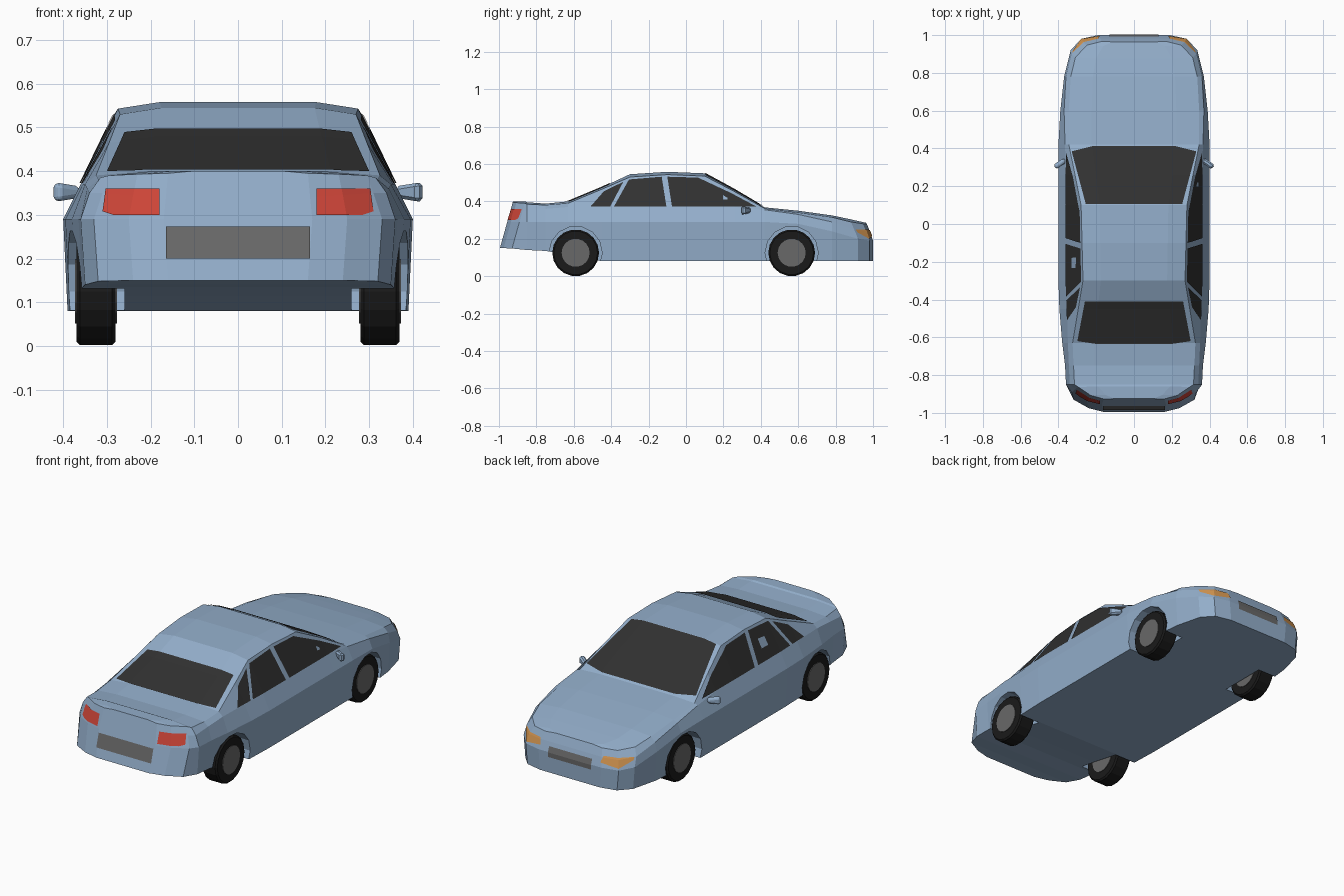
import bpy, bmesh
from math import radians, pi
from mathutils import Vector

if "Cube" in bpy.data.objects:
    bpy.data.objects.remove(bpy.data.objects["Cube"])


def material(name, *rgb):
    m = bpy.data.materials.new(name)
    m.diffuse_color = (*rgb, 1)
    m.use_nodes = True
    m.node_tree.nodes["Principled BSDF"].inputs["Base Color"].default_value = m.diffuse_color
    return m


PAINT = material("blue_paint", 0.29, 0.42, 0.59)
GLASS = material("dark_glass", 0.03, 0.03, 0.03)
RUBBER = material("rubber", 0.01, 0.01, 0.01)
GREY = material("plate_grey", 0.14, 0.14, 0.14)
RED = material("red_lens", 0.62, 0.06, 0.04)
AMBER = material("amber_lens", 0.65, 0.3, 0.08)


def add_object(name, bm, mat, mirror=False):
    mesh = bpy.data.meshes.new(name)
    bm.to_mesh(mesh)
    bm.free()
    ob = bpy.data.objects.new(name, mesh)
    bpy.context.collection.objects.link(ob)
    if mat:
        mesh.materials.append(mat)
    if mirror:
        ob.modifiers.new("mirror", 'MIRROR').use_mirror_merge = False
    return ob


# Body stations: y, half width, floor z, shoulder x, shoulder z, top edge x, top edge z, crown z
STATIONS = [
    (1.00, .19, .08, .18, .24, .17, .28, .285),
    (.98, .28, .08, .27, .24, .25, .28, .29),
    (.92, .335, .08, .33, .25, .31, .29, .305),
    (.78, .37, .08, .36, .29, .335, .315, .325),
    (.60, .39, .08, .37, .33, .345, .34, .35),
    (.42, .40, .08, .365, .355, .345, .362, .368),
    (.26, .40, .08, .36, .37, .312, .452, .463),
    (.10, .40, .08, .36, .37, .28, .535, .55),
    (-.10, .40, .08, .36, .37, .275, .543, .558),
    (-.30, .40, .08, .36, .37, .27, .53, .545),
    (-.45, .395, .08, .355, .37, .295, .465, .475),
    (-.63, .38, .115, .35, .37, .325, .39, .40),
    (-.75, .365, .135, .345, .36, .32, .38, .388),
    (-.85, .36, .14, .34, .35, .315, .385, .395),
    (-.93, .33, .148, .31, .35, .295, .39, .40),
    (-.975, .25, .15, .24, .345, .23, .393, .40),
    (-.995, .17, .15, .165, .34, .16, .395, .40),
]


def body_bmesh():
    bm = bmesh.new()
    rings = []
    for y, w, zb, ws, zs, xe, ze, zc in STATIONS:
        half = [(w - .01, zb), (w, min(.29, zs - .05)), (ws, zs), (xe, ze), (xe * .65, zc)]
        ring = half + [(-x, z) for x, z in reversed(half)]

        def rake(z):  # nose and tail lean inwards with height
            if y > .9:
                return y - .42 * max(0, z - .2)
            return y + .28 * max(0, z - .15) if y < -.9 else y
        rings.append([bm.verts.new((x, rake(z), z)) for x, z in ring])
    n = len(rings[0])
    for a, b in zip(rings, rings[1:]):
        for i in range(n):
            j = (i + 1) % n
            bm.faces.new((a[i], a[j], b[j], b[i]))
    for r in (rings[0], rings[-1]):
        for i in range(n // 2 - 1):
            bm.faces.new((r[i], r[i + 1], r[n - 2 - i], r[n - 1 - i]))
    bmesh.ops.recalc_face_normals(bm, faces=bm.faces)
    return bm


def panel(name, mat, direction, pts, mirror=False):
    """Trim a copy of the body skin to a convex outline seen along a direction."""
    d = Vector(direction)
    axis = [i for i in range(3) if d[i]][0]
    outline = []
    for p in pts:
        c = list(p)
        c.insert(axis, 0)
        outline.append(Vector(c))
    centre = sum(outline, Vector()) / len(outline)
    bm = body_bmesh()
    bmesh.ops.delete(bm, geom=[f for f in bm.faces if f.normal.dot(d) < .15], context='FACES')
    for a, b in zip(outline, outline[1:] + outline[:1]):
        no = (b - a).cross(d)
        if no.dot(centre - a) > 0:
            no.negate()
        bmesh.ops.bisect_plane(bm, geom=bm.verts[:] + bm.edges[:] + bm.faces[:],
                               plane_co=a, plane_no=no.normalized(), clear_outer=True)
    bmesh.ops.translate(bm, verts=bm.verts, vec=d * .004)
    return add_object(name, bm, mat, mirror)


def cylinder(name, mat, loc, r, width, sides, bevel=0):
    bpy.ops.mesh.primitive_cylinder_add(vertices=sides, radius=r, depth=width,
                                        location=loc, rotation=(0, pi / 2, 0))
    ob = bpy.context.object
    ob.name = name
    if mat:
        ob.data.materials.append(mat)
    if bevel:
        m = ob.modifiers.new("bevel", 'BEVEL')
        m.width, m.segments = bevel, 1
    return ob


# Painted shell with wheel arches cut out
body = add_object("car_body", body_bmesh(), PAINT)
WHEELS = [(s, end, y) for s in (1, -1) for end, y in (("front", .565), ("rear", -.59))]
for s, end, y in WHEELS:
    cutter = cylinder("arch_cutter", None, (s * .4, y, .125), .142, .28, 14)
    cutter.hide_render = True
    mod = body.modifiers.new("arch", 'BOOLEAN')
    mod.operation, mod.solver, mod.object = 'DIFFERENCE', 'EXACT', cutter
    bpy.context.view_layer.objects.active = body
    bpy.ops.object.modifier_apply(modifier=mod.name)
    bpy.data.objects.remove(cutter)

# Wheels
for s, end, y in WHEELS:
    side = "right" if s > 0 else "left"
    cylinder(f"{end}_{side}_tyre", RUBBER, (s * .325, y, .125), .125, .09, 18, .008)
    cylinder(f"{end}_{side}_hub", GREY, (s * .325, y, .125), .075, .096, 18)

# Glass
UP, SIDE, NOSE, TAIL = (0, 0, 1), (1, 0, 0), (0, 1, 0), (0, -1, 0)
panel("windscreen", GLASS, UP, [(-.33, .385), (-.22, .412), (.22, .412), (.33, .385),
                                (.255, .105), (-.255, .105)])
panel("rear_window", GLASS, UP, [(-.26, -.41), (.26, -.41), (.30, -.62), (.2, -.635),
                                 (-.2, -.635), (-.30, -.62)])
panel("front_side_window", GLASS, SIDE, [(-.075, .373), (-.1, .532), (.065, .527),
                                         (.24, .445), (.375, .373)], True)
panel("rear_side_window", GLASS, SIDE, [(-.385, .373), (-.305, .517), (-.13, .532),
                                        (-.105, .373)], True)
panel("quarter_window", GLASS, SIDE, [(-.51, .373), (-.44, .453), (-.335, .505),
                                      (-.405, .373)], True)

# Lights and plates
panel("tail_light", RED, TAIL, [(.18, .36), (.303, .36), (.31, .308), (.285, .30), (.18, .30)], True)
panel("head_light", AMBER, NOSE, [(.18, .215), (.28, .20), (.325, .235), (.325, .25), (.19, .248)], True)
panel("rear_plate", GREY, TAIL, [(-.165, .20), (.165, .20), (.165, .273), (-.165, .273)])
panel("front_plate", GREY, NOSE, [(-.13, .165), (.13, .165), (.13, .22), (-.13, .22)])

# Door mirrors
bm = bmesh.new()
bmesh.ops.create_cube(bm, size=1)
bmesh.ops.scale(bm, vec=(.066, .028, .044), verts=bm.verts)
for v in bm.verts:
    if v.co.x < 0:
        v.co.z *= .6
mirror = add_object("door_mirror", bm, PAINT)
for s in (1, -1):
    ob = mirror if s > 0 else mirror.copy()
    if s < 0:
        bpy.context.collection.objects.link(ob)
    ob.name = "door_mirror_right" if s > 0 else "door_mirror_left"
    ob.location = (s * .392, .32, .352)
    ob.rotation_euler = (0, 0, radians(-35) if s > 0 else radians(180 + 35))
    bev = ob.modifiers.new("bevel", 'BEVEL')
    bev.width, bev.segments = .008, 1
